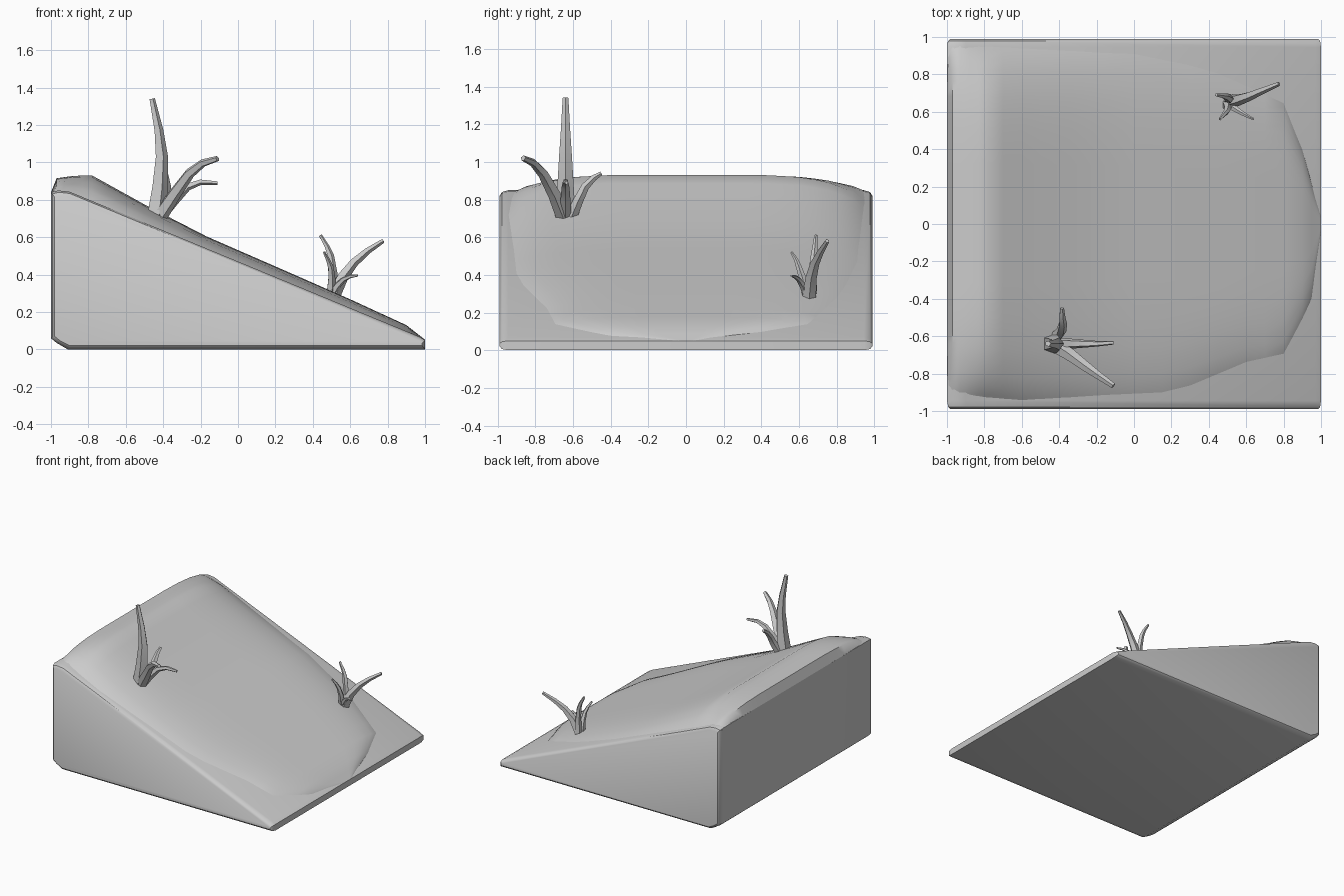
import bpy, bmesh
from mathutils import Vector

if "Cube" in bpy.data.objects:
    bpy.data.objects.remove(bpy.data.objects["Cube"])


def finish(name, bm, angle=0.7):
    bmesh.ops.recalc_face_normals(bm, faces=bm.faces)
    me = bpy.data.meshes.new(name)
    bm.to_mesh(me)
    bm.free()
    ob = bpy.data.objects.new(name, me)
    bpy.context.collection.objects.link(ob)
    bpy.ops.object.select_all(action='DESELECT')
    bpy.context.view_layer.objects.active = ob
    ob.select_set(True)
    bpy.ops.object.shade_smooth_by_angle(angle=angle)
    return ob


def loft(bm, rings, caps=True):
    loops = [[bm.verts.new(p) for p in r] for r in rings]
    for a, b in zip(loops, loops[1:]):
        n = len(a)
        for i in range(n):
            bm.faces.new((a[i], a[(i + 1) % n], b[(i + 1) % n], b[i]))
    if caps:
        bm.faces.new(loops[0])
        bm.faces.new(loops[-1])


def interp(x, pts):
    if x <= pts[0][0]:
        return pts[0][1]
    for (x0, v0), (x1, v1) in zip(pts, pts[1:]):
        if x <= x1:
            return v0 + (v1 - v0) * (x - x0) / (x1 - x0)
    return pts[-1][1]


# Wedge block: profile with softened end edges
outer = [(-1, .06), (-.97, .035), (-.91, 0), (1, 0), (1, .05), (.97, .068),
         (-.9, .843), (-.96, .85), (-1, .84)]
inner = [(-.98, .07), (-.95, .045), (-.90, .02), (.985, .02), (.985, .035), (.96, .045),
         (-.9, .815), (-.95, .82), (-.98, .815)]
mid = [((2 * a[0] + b[0]) / 3, (2 * a[1] + b[1]) / 3) for a, b in zip(outer, inner)]
bm = bmesh.new()
loft(bm, [[(x, y, z) for x, z in prof] for y, prof in
          [(-.99, inner), (-.978, mid), (-.945, outer), (.945, outer), (.978, mid), (.99, inner)]])
finish("wedge_block", bm)

# Swollen turf layer emerging from the slope
ridge = [(-1, .84), (-.97, .915), (-.88, .928), (-.78, .93), (-.5, .775), (-.17, .605),
         (.3, .40), (.6, .268), (.9, .13), (1, .052)]
back = [(-1, .97), (-.4, .95), (0, .94), (.4, .86), (.8, .68), (.9, .42), (1, .05)]
front = [(-1, .9), (-.9, .93), (-.6, .96), (.22, .93), (.6, .77), (.8, .73), (.97, .4), (1, .05)]
falloff = [(0, 0), (.08, .4), (.2, .72), (.35, .92), (.55, 1), (1, 1)]
xs = [-1, -.97, -.93, -.88, -.83, -.78, -.7, -.6, -.5, -.34, -.17, 0, .15, .3, .45, .6, .7, .8, .9, .95, 1]
N = 24
bm = bmesh.new()
rows = []
for x in xs:
    base = min(.85, .47 - .415 * x) - .012
    if x <= -1:
        base = .83
    row = []
    for j in range(N + 1):
        v = 2 * j / N - 1
        s = 1 if v > 0 else -1
        u = 1 - (1 - abs(v)) ** 1.4      # denser rows near the rim
        y = s * u * interp(x, back if v > 0 else front)
        z = base + (interp(x, ridge) - base) * interp(1 - u, falloff)
        row.append(bm.verts.new((x, y, z)))
    rows.append(row)
for a, b in zip(rows, rows[1:]):
    for j in range(N):
        bm.faces.new((a[j], b[j], b[j + 1], a[j + 1]))
turf = finish("turf_layer", bm, 1.0)
if turf.data.polygons[len(turf.data.polygons) // 2].normal.z < 0:
    turf.data.flip_normals()


# Grass blades: tapered five-sided sweeps
def blade(name, pts, r0, r1):
    pts = [Vector(p) for p in pts]
    rings = []
    for i, p in enumerate(pts):
        t = (pts[min(i + 1, len(pts) - 1)] - pts[max(i - 1, 0)]).normalized()
        q = Vector((0, 0, 1)).rotation_difference(t)
        r = r0 + (r1 - r0) * i / (len(pts) - 1)
        circle = [(1, 0), (.31, .95), (-.81, .59), (-.81, -.59), (.31, -.95)]
        rings.append([p + q @ Vector((c * r, s * r, 0)) for c, s in circle])
    bm = bmesh.new()
    loft(bm, rings)
    finish(name, bm, 0.9)


large = [
    ([(-.44, -.64, .71), (-.42, -.64, .87), (-.41, -.64, 1.03), (-.425, -.64, 1.17), (-.46, -.64, 1.34)], .056, .016),
    ([(-.42, -.65, .71), (-.34, -.70, .83), (-.26, -.76, .94), (-.19, -.81, .995), (-.11, -.865, 1.02)], .042, .015),
    ([(-.42, -.64, .71), (-.34, -.64, .80), (-.27, -.64, .87), (-.20, -.64, .895), (-.11, -.635, .89)], .034, .010),
    ([(-.42, -.61, .71), (-.39, -.575, .79), (-.38, -.535, .87), (-.385, -.49, .915), (-.385, -.45, .94)], .034, .011),
]
small = [
    ([(.505, .67, .30), (.51, .67, .40), (.495, .68, .50), (.475, .685, .55), (.44, .69, .61)], .028, .009),
    ([(.51, .655, .29), (.56, .665, .39), (.62, .685, .465), (.69, .715, .525), (.775, .75, .58)], .038, .012),
    ([(.495, .64, .30), (.50, .62, .38), (.495, .60, .44), (.48, .585, .48), (.46, .56, .52)], .025, .007),
    ([(.505, .64, .30), (.535, .62, .345), (.565, .60, .375), (.60, .58, .39), (.64, .56, .395)], .022, .006),
]
for label, clump in (("large", large), ("small", small)):
    for i, (path, r0, r1) in enumerate(clump):
        blade(f"{label}_grass_blade_{i + 1}", path, r0, r1)
